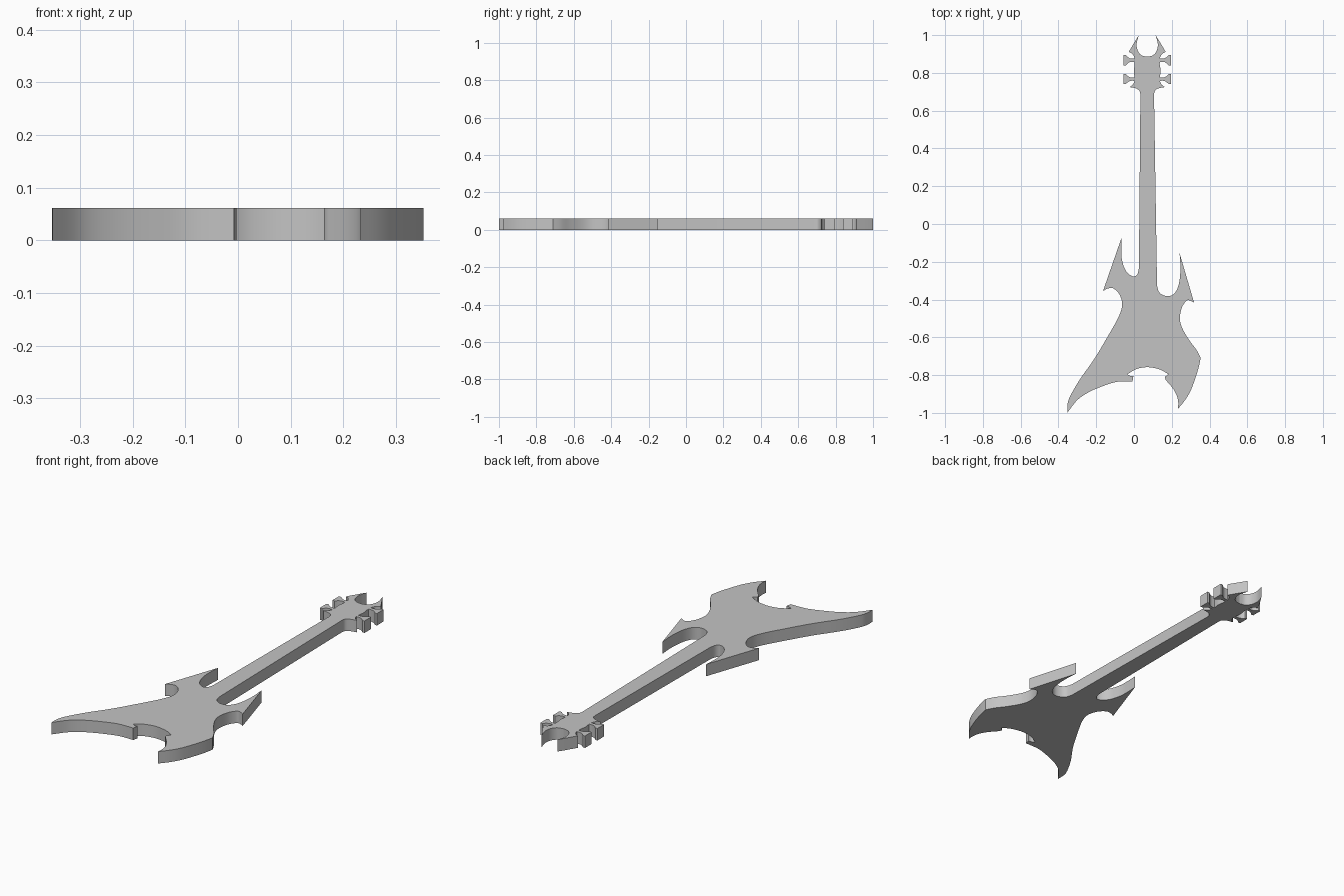
import bpy
import bmesh

THICK = 0.061
HEAD_AXIS = 0.07   # centre line of neck and headstock


def smooth(pts, steps=5):
    """Catmull-Rom curve through the points, ends kept as sharp corners."""
    p = [pts[0]] + pts + [pts[-1]]
    out = []
    for a, b, c, d in zip(p, p[1:], p[2:], p[3:]):
        for i in range(steps):
            t = i / steps
            out.append(tuple(
                0.5 * (2 * q + (r - o) * t + (2 * o - 5 * q + 4 * r - s) * t * t
                       + (3 * q - o - 3 * r + s) * t ** 3)
                for o, q, r, s in zip(a, b, c, d)))
    return out + [pts[-1]]


def peg(y):
    """Right-hand tuning peg: thin stem flaring to a flat end."""
    low = smooth([(0.137, y - 0.009), (0.158, y - 0.009), (0.172, y - 0.016), (0.184, y - 0.027)], 3)
    low.append((0.196, y - 0.027))
    return low + [(x, 2 * y - v) for x, v in reversed(low)]


def mirror(pts):
    return [(2 * HEAD_AXIS - x, y) for x, y in reversed(pts)]


# Body, counter-clockwise from the left neck joint
left_cutaway = smooth([(0.026, -0.235), (0.018, -0.265), (0, -0.278), (-0.03, -0.263),
                       (-0.052, -0.23), (-0.066, -0.175), (-0.067, -0.12), (-0.065, -0.07)])
left_waist = smooth([(-0.164, -0.355), (-0.14, -0.342), (-0.112, -0.34), (-0.082, -0.365),
                     (-0.065, -0.405), (-0.065, -0.445), (-0.087, -0.503), (-0.14, -0.597),
                     (-0.21, -0.714), (-0.288, -0.825), (-0.338, -0.912), (-0.352, -0.955),
                     (-0.353, -1.0)])
left_wing = smooth([(-0.353, -1.0), (-0.30, -0.932), (-0.235, -0.888), (-0.156, -0.855),
                    (-0.087, -0.835), (-0.008, -0.833)])
tail = [(-0.008, -0.833), (-0.003, -0.806)]
tail += smooth([(-0.003, -0.806), (-0.018, -0.805), (-0.034, -0.797)])
tail += smooth([(-0.034, -0.795), (0, -0.774), (0.03, -0.763), (0.07, -0.758),
                (0.11, -0.763), (0.145, -0.774), (0.182, -0.795)])
tail += [(0.163, -0.81), (0.167, -0.825)]
right_wing = smooth([(0.167, -0.825), (0.204, -0.868), (0.225, -0.905), (0.234, -0.94),
                     (0.233, -0.978)])
right_edge = smooth([(0.233, -0.978), (0.272, -0.93), (0.304, -0.873), (0.338, -0.775),
                     (0.353, -0.71)])
right_waist = smooth([(0.353, -0.71), (0.331, -0.667), (0.294, -0.617), (0.257, -0.555),
                      (0.243, -0.503), (0.251, -0.45), (0.268, -0.417), (0.288, -0.403),
                      (0.318, -0.416)])
right_cutaway = smooth([(0.241, -0.153), (0.246, -0.228), (0.241, -0.30), (0.226, -0.35),
                        (0.204, -0.375), (0.177, -0.382), (0.147, -0.373), (0.13, -0.355),
                        (0.122, -0.325)])
body = (left_cutaway + left_waist + left_wing + tail + right_wing + right_edge
        + right_waist + right_cutaway)

# Right half of neck top and headstock, with two pegs
head = smooth([(0.106, 0.685), (0.111, 0.705), (0.13, 0.718), (0.164, 0.725)])
head += smooth([(0.164, 0.725), (0.147, 0.737), (0.137, 0.755)])
head += peg(0.767)
head += smooth([(0.137, 0.78), (0.141, 0.81), (0.136, 0.845)])
head += peg(0.867)
head += smooth([(0.137, 0.88), (0.148, 0.9), (0.168, 0.911)])
head += smooth([(0.168, 0.911), (0.139, 0.96), (0.114, 1.0)])
head += smooth([(0.114, 1.0), (0.126, 0.955), (0.12, 0.917), (0.1, 0.893), (0.07, 0.886)])

# Join the outline and drop doubled points
outline = []
for p in body + head + mirror(head):
    if not outline or abs(p[0] - outline[-1][0]) + abs(p[1] - outline[-1][1]) > 0.0015:
        outline.append(p)

# Extrude the outline into a slab
bm = bmesh.new()
base = bm.faces.new([bm.verts.new((x, y, 0)) for x, y in outline])
top = bmesh.ops.extrude_face_region(bm, geom=[base], use_keep_orig=True)["geom"]
bmesh.ops.translate(bm, vec=(0, 0, THICK),
                    verts=[v for v in top if isinstance(v, bmesh.types.BMVert)])
bmesh.ops.recalc_face_normals(bm, faces=bm.faces)
bmesh.ops.triangulate(bm, faces=[f for f in bm.faces if len(f.verts) > 4])
mesh = bpy.data.meshes.new("guitar")
bm.to_mesh(mesh)
bm.free()

grey = bpy.data.materials.new("light grey")
grey.diffuse_color = (0.55, 0.55, 0.55, 1)
mesh.materials.append(grey)
guitar = bpy.data.objects.new("guitar", mesh)
bpy.context.collection.objects.link(guitar)
bpy.context.view_layer.objects.active = guitar
guitar.select_set(True)
bpy.ops.object.shade_smooth_by_angle(angle=0.6)
